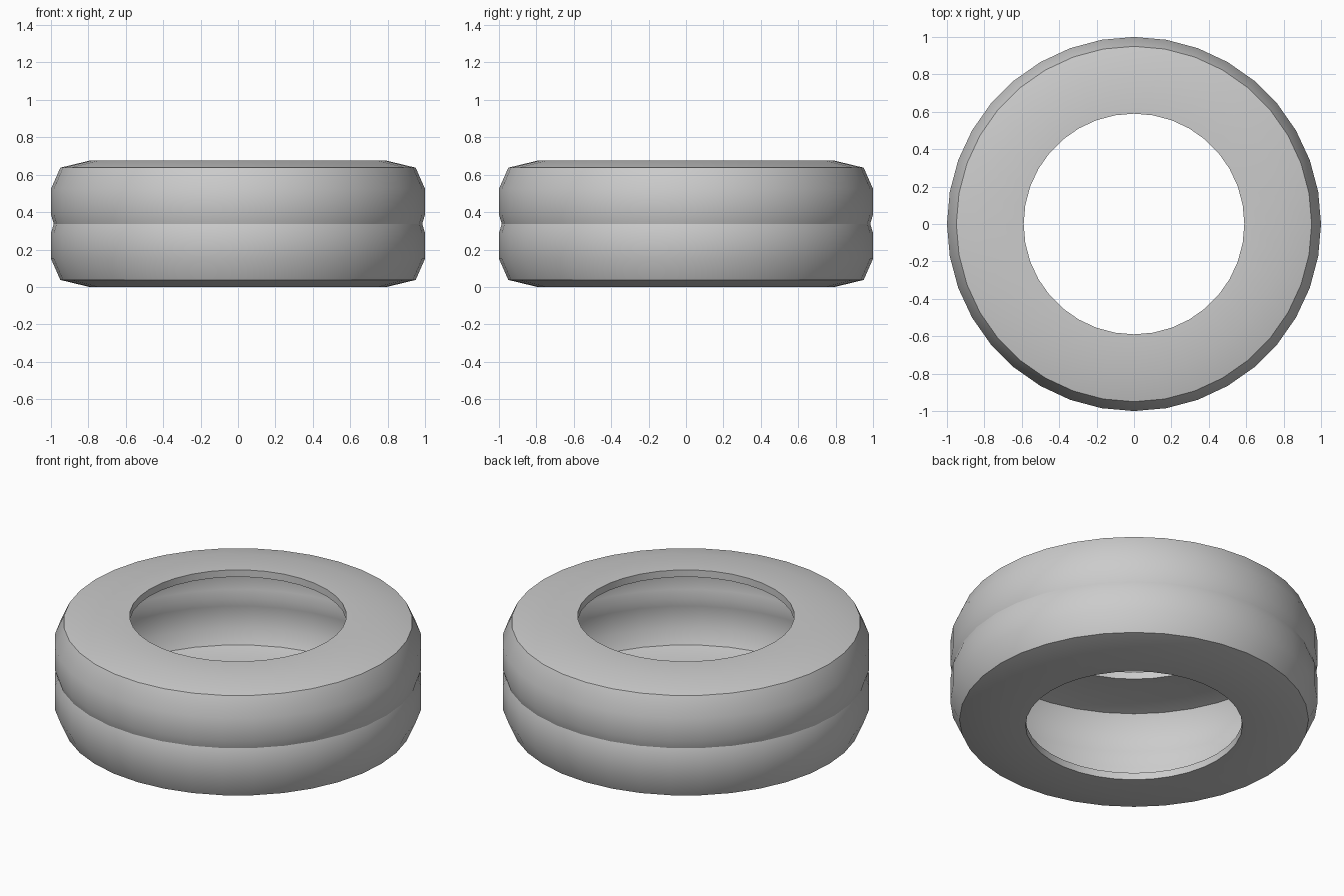
import bpy, bmesh, math

if "Cube" in bpy.data.objects:
    bpy.data.objects.remove(bpy.data.objects["Cube"])

SEGMENTS = 36
MID = 0.3375

# Upper half of the shell, (radius, height above the mid plane)
outer = [(0.985, 0.0), (1.0, 0.05), (1.0, 0.187), (0.95, 0.30), (0.795, 0.3375), (0.59, 0.3375)]
inner = [(0.59, 0.295), (0.79, 0.295), (0.918, 0.266), (0.957, 0.18), (0.957, 0.05), (0.943, 0.0)]
half = outer + inner
# Closed cross-section: upper half, then its mirror without the shared seam points
lower_inner = [(r, -h) for r, h in reversed(inner[:-1])]
lower_outer = [(r, -h) for r, h in reversed(outer[1:])]
profile = half + lower_inner + lower_outer

# Tyre: revolve the cross-section round z
bm = bmesh.new()
rings = []
for i in range(SEGMENTS):
    a = 2 * math.pi * i / SEGMENTS
    rings.append([bm.verts.new((r * math.cos(a), r * math.sin(a), MID + h)) for r, h in profile])
n = len(profile)
for i in range(SEGMENTS):
    r0, r1 = rings[i], rings[(i + 1) % SEGMENTS]
    for j in range(n):
        k = (j + 1) % n
        bm.faces.new((r0[j], r1[j], r1[k], r0[k]))
bmesh.ops.recalc_face_normals(bm, faces=bm.faces)

mesh = bpy.data.meshes.new("tyre")
bm.to_mesh(mesh)
bm.free()
tyre = bpy.data.objects.new("tyre", mesh)
bpy.context.collection.objects.link(tyre)

# Smooth tread and walls, crisp rim lips and centre groove
bpy.context.view_layer.objects.active = tyre
tyre.select_set(True)
bpy.ops.object.shade_smooth_by_angle(angle=math.radians(32))
